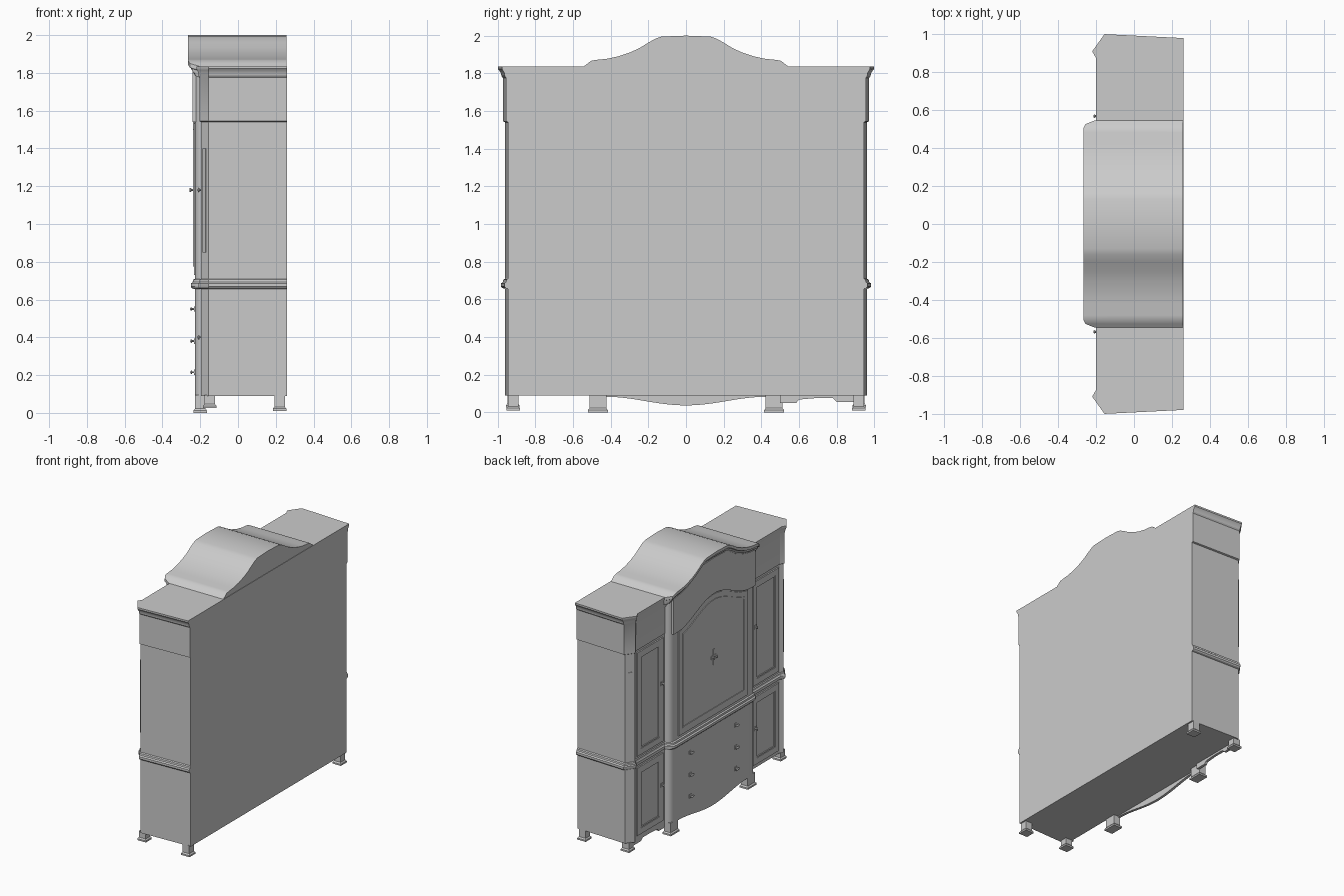
import bpy, bmesh, math
from mathutils import Matrix, Vector

if "Cube" in bpy.data.objects:
    bpy.data.objects.remove(bpy.data.objects["Cube"], do_unlink=True)

wood = bpy.data.materials.new("warm_gray")
wood.use_nodes = True
wood.diffuse_color = (0.6, 0.6, 0.6, 1)
wood.node_tree.nodes["Principled BSDF"].inputs["Base Color"].default_value = (0.6, 0.6, 0.6, 1)


def finish(name, bm):
    bmesh.ops.recalc_face_normals(bm, faces=bm.faces)
    mesh = bpy.data.meshes.new(name)
    bm.to_mesh(mesh)
    bm.free()
    mesh.materials.append(wood)
    obj = bpy.data.objects.new(name, mesh)
    bpy.context.collection.objects.link(obj)
    bpy.ops.object.select_all(action="DESELECT")
    obj.select_set(True)
    bpy.context.view_layer.objects.active = obj
    bpy.ops.object.shade_smooth_by_angle(angle=math.radians(28))
    return obj


def add_loft(bm, rings):
    """Skin a list of closed rings and cap both ends."""
    loops = [[bm.verts.new(p) for p in ring] for ring in rings]
    n = len(loops[0])
    for a, b in zip(loops, loops[1:]):
        for i in range(n):
            j = (i + 1) % n
            bm.faces.new((a[i], a[j], b[j], b[i]))
    bm.faces.new(loops[0])
    bm.faces.new(loops[-1])


def loft(name, rings):
    bm = bmesh.new()
    add_loft(bm, rings)
    return finish(name, bm)


def add_box(bm, x0, x1, y0, y1, z0, z1):
    size = Matrix.Diagonal((x1 - x0, y1 - y0, z1 - z0, 1))
    mid = Matrix.Translation(((x0 + x1) / 2, (y0 + y1) / 2, (z0 + z1) / 2))
    bmesh.ops.create_cube(bm, size=1, matrix=mid @ size)


def sample(points, y):
    """Read a height off a symmetric profile."""
    y = abs(y)
    for (a, za), (b, zb) in zip(points, points[1:]):
        if y <= b:
            return za + (zb - za) * (y - a) / (b - a)
    return points[-1][1]


# Plan of the carcass: canted corners, shallow wings, round centre columns
def plan(z, wing, centre):
    half = [(0.26, 0.945 + wing * 0.85), (-0.155, 0.96 + wing),
            (-0.197 - wing * 0.6, 0.9 + wing * 0.2),
            (-0.18 - wing * 0.55, 0.875), (-0.18 - wing * 0.55, 0.52 + centre * 0.6)]
    for k in range(6):
        a = math.radians(18 * k)
        half.append((-0.185 - (0.043 + centre) * math.sin(a),
                     0.47 + (0.05 + centre * 0.6) * math.cos(a)))
    return [(x, y, z) for x, y in half] + [(x, -y, z) for x, y in reversed(half)]


loft("lower_carcass", [plan(0.09, 0, 0), plan(0.66, 0, 0)])
belt = [(0.655, 0), (0.66, 0.015), (0.668, 0.022), (0.685, 0.022), (0.692, 0.012),
        (0.705, 0.01), (0.71, 0)]
loft("waist_moulding", [plan(z, o, o) for z, o in belt])
loft("upper_carcass", [plan(0.705, 0, 0), plan(1.545, 0, 0)])
cornice = [(1.54, 0, 0), (1.545, 0.012, 0), (1.775, 0.012, 0), (1.785, 0.02, 0),
           (1.8, 0.022, 0), (1.815, 0.032, 0), (1.822, 0.038, 0), (1.835, 0.038, 0)]
loft("wing_frieze_and_cornice", [plan(*row) for row in cornice])

# Swept crest over the centre with a moulded front edge
crest = [(0, 2.0), (0.13, 1.995), (0.16, 1.985), (0.2, 1.963), (0.25, 1.932), (0.3, 1.91),
         (0.36, 1.89), (0.42, 1.877), (0.48, 1.871), (0.505, 1.866), (0.525, 1.85), (0.545, 1.835)]
overhang = [(0, -0.265), (0.505, -0.265), (0.525, -0.255), (0.545, -0.205)]
right_half = [p[0] for p in crest]
spans = [-y for y in reversed(right_half)] + right_half[1:]
rings = []
for y in spans:
    z, x = sample(crest, y), sample(overhang, y)
    rings.append([(0.257, y, z), (x, y, z), (x, y, z - 0.022), (x + 0.012, y, z - 0.028),
                  (x + 0.014, y, z - 0.04), (x + 0.026, y, z - 0.052), (x + 0.03, y, z - 0.066),
                  (min(x + 0.045, -0.18), y, z - 0.066), (-0.17, y, 1.72), (0.257, y, 1.72)])
loft("crest", rings)


# Arched door opening and the frieze above it
def arch(y):
    return 1.54 + 0.065 * (1 + math.cos(math.pi * min(abs(y) / 0.45, 1)))


def arched_strip(name, width, front, bottom, top, steps=32):
    ys = [width * (2 * i / steps - 1) for i in range(steps + 1)]
    return loft(name, [[(-0.2, y, bottom(y)), (front, y, bottom(y)),
                        (front, y, top(y)), (-0.2, y, top(y))] for y in ys])


arched_strip("centre_frieze", 0.495, -0.242, arch, lambda y: sample(crest, y) - 0.055)
arched_strip("centre_door", 0.42, -0.234, lambda y: 0.73, lambda y: arch(y) - 0.01)
arched_strip("centre_door_arch_bead", 0.375, -0.239,
             lambda y: arch(y) - 0.065, lambda y: arch(y) - 0.05)
bm = bmesh.new()
add_box(bm, -0.239, -0.22, -0.375, 0.375, 0.775, 0.787)
for s in (-1, 1):
    add_box(bm, -0.239, -0.22, s * 0.369 - 0.006, s * 0.369 + 0.006, 0.775, arch(0.369) - 0.05)
finish("centre_door_bead", bm)


# Wing doors: stiles and rails around a sunk panel
def wing_door(name, s, z0, z1, w=0.045):
    bm = bmesh.new()
    y0, y1 = sorted((s * 0.545, s * 0.86))
    for d, proud in ((0, -0.19), (w, -0.186)):
        t = w if d == 0 else 0.008
        a, b, c, e = y0 + d, y1 - d, z0 + d, z1 - d
        add_box(bm, proud, -0.17, a, a + t, c, e)
        add_box(bm, proud, -0.17, b - t, b, c, e)
        add_box(bm, proud, -0.17, a + t, b - t, c, c + t)
        add_box(bm, proud, -0.17, a + t, b - t, e - t, e)
    finish(name, bm)


for side, s in (("left", 1), ("right", -1)):
    wing_door(side + "_upper_door", s, 0.73, 1.525)
    wing_door(side + "_lower_door", s, 0.12, 0.64)

    # Slim fillet on each canted corner
    bm = bmesh.new()
    out = Vector((-0.06, s * 0.042, 0)).normalized()
    along = Vector((0.042, s * 0.06, 0)).normalized()
    mid = Vector((-0.176, s * 0.93, 0))
    rings = []
    for z in (0.85, 1.4):
        rings.append([mid + out * o + along * t + Vector((0, 0, z))
                      for o, t in ((-0.005, -0.012), (0.005, -0.012), (0.005, 0.012), (-0.005, 0.012))])
    add_loft(bm, rings)
    finish(side + "_corner_fillet", bm)


# Handles: plate, stem and grip
def handle(name, x, y, z, grip_y, grip_z):
    bm = bmesh.new()
    add_box(bm, x - 0.003, x + 0.005, y - 0.012, y + 0.012, z - 0.014, z + 0.014)
    turn = Matrix.Rotation(math.pi / 2, 4, "Y")
    bmesh.ops.create_cone(bm, cap_ends=True, segments=10, radius1=0.005, radius2=0.005,
                          depth=0.02, matrix=Matrix.Translation((x - 0.01, y, z)) @ turn)
    bmesh.ops.create_uvsphere(bm, u_segments=12, v_segments=8, radius=1,
                              matrix=Matrix.Translation((x - 0.018, y, z))
                              @ Matrix.Diagonal((0.006, grip_y, grip_z, 1)))
    finish(name, bm)


for side, s in (("left", 1), ("right", -1)):
    for row, z in enumerate((0.215, 0.38, 0.55)):
        handle(f"{side}_drawer_pull_{row + 1}", -0.229, s * 0.275, z, 0.024, 0.009)
    handle(side + "_centre_door_knob", -0.234, s * 0.016, 1.18, 0.008, 0.012)
    handle(side + "_upper_door_knob", -0.19, s * 0.567, 1.18, 0.009, 0.012)
    handle(side + "_lower_door_knob", -0.19, s * 0.567, 0.4, 0.009, 0.012)
bm = bmesh.new()
add_box(bm, -0.237, -0.225, -0.006, 0.006, 1.12, 1.24)
finish("centre_door_lock_plate", bm)


# Feet with flared soles
def foot(name, x, y, w, base):
    levels = [(base, 0.036), (base + 0.012, 0.036), (base + 0.022, 0.028), (0.095, 0.028)]
    bm = bmesh.new()
    add_loft(bm, [[(x + a * h, y + b * (h + w), z)
                   for a, b in ((-1, -1), (1, -1), (1, 1), (-1, 1))] for z, h in levels])
    finish(name, bm)


for side, s in (("left", 1), ("right", -1)):
    foot(side + "_centre_foot", -0.2, s * 0.468, 0.017, 0)
    foot(side + "_front_foot", -0.15, s * 0.92, 0, 0.025)
    foot(side + "_back_foot", 0.22, s * 0.918, 0, 0.01)


# Aprons under the front
def apron(name, front, points):
    loft(name, [[(front, y, 0.095), (front, y, z), (front + 0.02, y, z),
                 (front + 0.02, y, 0.095)] for y, z in points])


apron("centre_apron", -0.226, [(0.43 * i / 12, 0.06 - 0.023 * math.cos(math.pi * i / 12))
                               for i in range(-12, 13)])
apron("left_wing_apron", -0.178, [(0.5, 0.05), (0.585, 0.05), (0.6, 0.068), (0.68, 0.075),
                                  (0.78, 0.075), (0.8, 0.055), (0.89, 0.055)])
